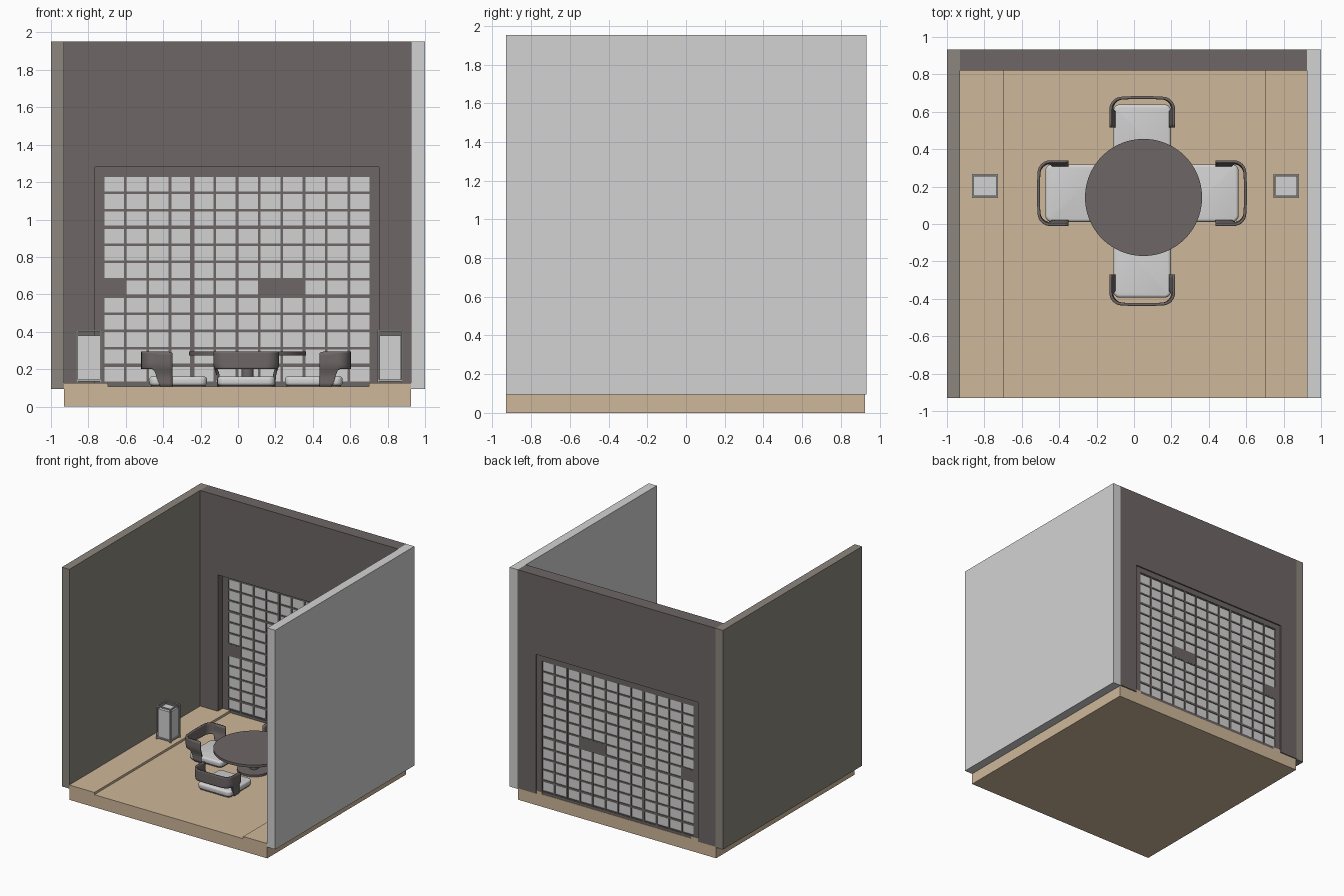
import bpy, bmesh, math
from mathutils import Matrix, Vector

if "Cube" in bpy.data.objects:
    bpy.data.objects.remove(bpy.data.objects["Cube"])


def mat(name, r, g, b):
    m = bpy.data.materials.new(name)
    m.diffuse_color = (r, g, b, 1)
    m.use_nodes = True
    m.node_tree.nodes["Principled BSDF"].inputs["Base Color"].default_value = m.diffuse_color
    return m


TAN = mat("tan floor", 0.62, 0.475, 0.32)
DARK = mat("dark brown grey", 0.155, 0.135, 0.133)
TAUPE = mat("taupe wall", 0.265, 0.24, 0.205)
LIGHT = mat("light grey", 0.65, 0.65, 0.65)
FRAME = mat("mid grey", 0.42, 0.43, 0.43)


def finish(bm, name, material, smooth=False):
    bmesh.ops.recalc_face_normals(bm, faces=bm.faces)
    me = bpy.data.meshes.new(name)
    bm.to_mesh(me)
    bm.free()
    ob = bpy.data.objects.new(name, me)
    bpy.context.collection.objects.link(ob)
    me.materials.append(material)
    if smooth:
        bpy.ops.object.select_all(action='DESELECT')
        ob.select_set(True)
        bpy.context.view_layer.objects.active = ob
        bpy.ops.object.shade_smooth_by_angle(angle=math.radians(40))
    return ob


def add_box(bm, x0, x1, y0, y1, z0, z1):
    c = Vector(((x0 + x1) / 2, (y0 + y1) / 2, (z0 + z1) / 2))
    s = Matrix.Diagonal((x1 - x0, y1 - y0, z1 - z0, 1))
    return bmesh.ops.create_cube(bm, size=1, matrix=Matrix.Translation(c) @ s)["verts"]


def boxes(name, material, *dims):
    bm = bmesh.new()
    for d in dims:
        add_box(bm, *d)
    return finish(bm, name, material)


def extrude_xz(name, material, pts, y0, y1):
    bm = bmesh.new()
    f = bm.faces.new([bm.verts.new((x, y0, z)) for x, z in pts])
    g = bmesh.ops.extrude_face_region(bm, geom=[f])["geom"]
    bmesh.ops.translate(bm, vec=(0, y1 - y0, 0),
                        verts=[v for v in g if isinstance(v, bmesh.types.BMVert)])
    return finish(bm, name, material)


def cylinder(name, material, x, y, r, z0, z1, n=64):
    bm = bmesh.new()
    bmesh.ops.create_cone(bm, cap_ends=True, segments=n, radius1=r, radius2=r, depth=z1 - z0,
                          matrix=Matrix.Translation((x, y, (z0 + z1) / 2)))
    return finish(bm, name, material, True)


def smoothstep(a, b, v):
    t = min(1, max(0, (v - a) / (b - a)))
    return t * t * (3 - 2 * t)


# Floor with two raised side strips
extrude_xz("floor", TAN, [(-0.93, 0), (0.925, 0), (0.925, 0.125), (0.70, 0.125), (0.70, 0.106),
                          (-0.695, 0.106), (-0.695, 0.125), (-0.93, 0.125)], -0.93, 0.925)

# Walls
boxes("left_wall", TAUPE, (-1, -0.93, -0.93, 0.933, 0.095, 1.952))
boxes("right_wall", LIGHT, (0.925, 1, -0.93, 0.933, 0.095, 1.952))
extrude_xz("back_wall", DARK, [(-0.93, 0.1), (-0.765, 0.1), (-0.765, 1.28), (0.755, 1.28),
                               (0.755, 0.1), (0.925, 0.1), (0.925, 1.952), (-0.93, 1.952)],
           0.822, 0.933)

# Sliding screens: paper, lattice, outer rails and grip panels
X0, Z0, DX, DZ, N = -0.722, 0.128, 0.1194, 0.0922, 12
X1, Z1 = X0 + N * DX, Z0 + N * DZ
boxes("screen_paper", LIGHT, (X0, X1, 0.900, 0.912, Z0, Z1))
bars = []
for i in range(N + 1):
    w = 0.011 if i == 4 else 0.007
    bars.append((X0 + i * DX - w, X0 + i * DX + w, 0.892, 0.920, Z0, Z1))
    w = 0.009 if i % 4 == 1 else 0.007
    bars.append((X0, X1, 0.894, 0.918, Z0 + i * DZ - w, Z0 + i * DZ + w))
boxes("screen_lattice", DARK, *bars)
boxes("screen_frame", DARK, (-0.765, X0, 0.888, 0.922, 0.104, 1.28),
      (X1, 0.755, 0.888, 0.922, 0.104, 1.28),
      (X0, X1, 0.888, 0.922, Z1, 1.28), (X0, X1, 0.888, 0.922, 0.104, Z0))
boxes("screen_grips", DARK, *[(X0 + a * DX, X0 + b * DX, 0.893, 0.919, Z0 + 5 * DZ, Z0 + 6 * DZ)
                              for a, b in ((0, 1), (7, 9))])

# Floor lanterns: open frame around a paper box
for side, cx in (("left", -0.797), ("right", 0.814)):
    cy, h, t = 0.203, 0.069, 0.010
    boxes(side + "_lantern_body", LIGHT,
          (cx - 0.058, cx + 0.058, cy - 0.054, cy + 0.054, 0.14, 0.38))
    parts = []
    for s in (-1, 1):
        for u in (-1, 1):
            px, py = cx + s * (h - t / 2), cy + u * (h - 0.004 - t / 2)
            parts.append((px - t / 2, px + t / 2, py - t / 2, py + t / 2, 0.125, 0.41))
        for z in (0.135, 0.40):
            py, px = cy + s * (h - 0.004 - t / 2), cx + s * (h - t / 2)
            parts.append((cx - h, cx + h, py - t / 2, py + t / 2, z, z + t))
            parts.append((px - t / 2, px + t / 2, cy - h + 0.004, cy + h - 0.004, z, z + t))
    boxes(side + "_lantern_frame", FRAME, *parts)

# Round table
TX, TY = 0.051, 0.142
cylinder("table_top", DARK, TX, TY, 0.313, 0.272, 0.293, 96)
cylinder("table_column", DARK, TX, TY, 0.033, 0.11, 0.275, 32)
cylinder("table_base", DARK, TX, TY, 0.13, 0.106, 0.122)


def rounded_slab(name, material, h, corner, z0, z1, edge):
    bm = bmesh.new()
    add_box(bm, -h, h, -h, h, z0, z1)
    up = [e for e in bm.edges if abs(e.verts[0].co.z - e.verts[1].co.z) > 0.001]
    bmesh.ops.bevel(bm, geom=up, offset=corner, segments=6, profile=0.5, affect='EDGES')
    rim = [e for e in bm.edges if abs(e.verts[0].co.z - e.verts[1].co.z) < 0.001]
    bmesh.ops.bevel(bm, geom=rim, offset=edge, segments=4, profile=0.5, affect='EDGES')
    return finish(bm, name, material, True)


def chair_back():
    # half of the U path, then mirrored
    hw, by, r = 0.168, -0.188, 0.06
    half = [(-hw, y) for y in (-0.03, -0.05, -0.07, -0.085, -0.095, -0.103, -0.111, -0.119)]
    for k in range(9):
        a = math.pi + k * math.pi / 16
        half.append((-hw + r + r * math.cos(a), by + r + r * math.sin(a)))
    half.append((-0.05, by - 0.003))
    path = half + [(-x, y) for x, y in reversed(half)]
    bm = bmesh.new()
    rows, cols = 10, []
    for x, y in path:
        # ends of the band drop down to the floor as legs
        low = 0.107 + 0.095 * smoothstep(-0.093, -0.135, y)
        top = 0.293 - 0.006 * smoothstep(-0.05, -0.03, y)
        col = []
        for j in range(rows + 1):
            z = top + (low - top) * j / rows
            pull = 0.018 * smoothstep(0.23, 0.16, z)
            col.append(bm.verts.new((x - math.copysign(pull, x), y, z)))
        cols.append(col)
    for a, b in zip(cols, cols[1:]):
        for j in range(rows):
            bm.faces.new((a[j], b[j], b[j + 1], a[j + 1]))
    ob = finish(bm, "chair_back", DARK, True)
    m = ob.modifiers.new("thickness", 'SOLIDIFY')
    m.thickness, m.offset = 0.015, 0
    return ob


# Four chairs around the table
first = [rounded_slab("chair_seat", LIGHT, 0.154, 0.035, 0.112, 0.161, 0.016),
         rounded_slab("chair_base", DARK, 0.145, 0.03, 0.1055, 0.116, 0.002),
         chair_back()]
spots = [("front", 0.044, -0.24, 0), ("back", 0.044, 0.485, 180),
         ("left", -0.32, 0.165, -90), ("right", 0.405, 0.165, 90)]
for i, (where, x, y, ang) in enumerate(spots):
    for src in first:
        ob = src
        if i:
            ob = src.copy()
            bpy.context.collection.objects.link(ob)
            ob.name = where + "_" + src.name.replace("front_", "")
        else:
            ob.name = "front_" + src.name
        ob.location = (x, y, 0)
        ob.rotation_euler = (0, 0, math.radians(ang))
